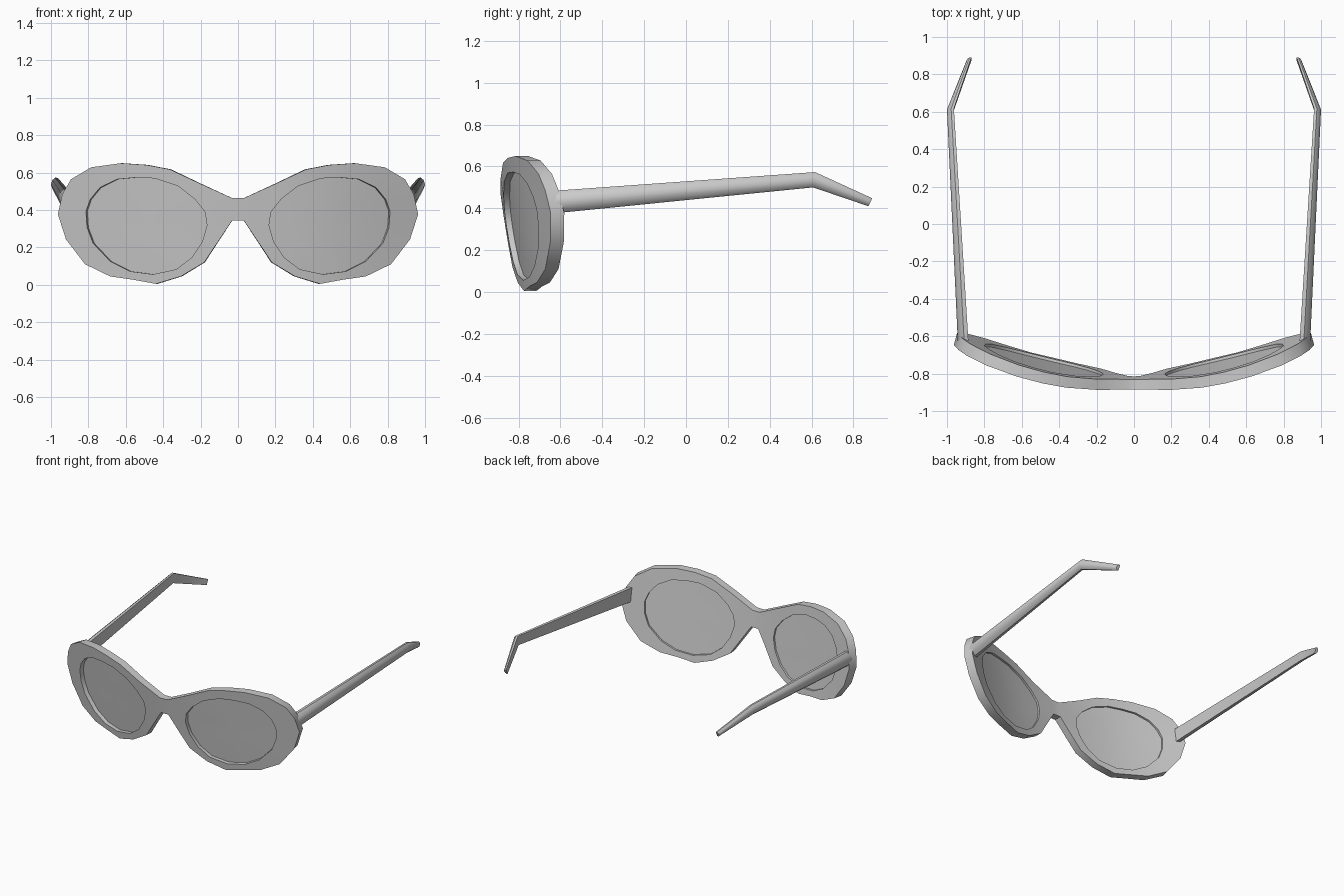
import bpy, bmesh
from mathutils import Vector

if "Cube" in bpy.data.objects:
    bpy.data.objects.remove(bpy.data.objects["Cube"])

# matching outlines of one half of the front (x, z)
OUTER = [(.03, .463), (.2, .54), (.364, .617), (.49, .641), (.626, .65), (.786, .628),
         (.893, .564), (.94, .484), (.963, .377), (.92, .243), (.818, .11), (.684, .045),
         (.56, .027), (.438, .005), (.305, .045), (.18, .12), (.105, .233), (.03, .345)]
HOLE = [(.176, .388), (.23, .457), (.32, .527), (.444, .569), (.55, .573), (.647, .564),
        (.738, .52), (.79, .457), (.813, .393), (.807, .307), (.775, .222), (.684, .126),
        (.578, .072), (.455, .056), (.33, .083), (.246, .147), (.19, .233), (.166, .318)]


def wrap(x, z, depth):
    """Point on the curved, tilted front; depth 0 is the front, 1 the back."""
    y = -.886 + .245 * x * x - .14 * (z - .465)
    return Vector((x - .018 * x * depth, y + (.055 + .01 * x) * depth, z))


def finish(name, bm, angle=.6):
    bmesh.ops.recalc_face_normals(bm, faces=bm.faces)
    mesh = bpy.data.meshes.new(name)
    bm.to_mesh(mesh)
    bm.free()
    ob = bpy.data.objects.new(name, mesh)
    bpy.context.collection.objects.link(ob)
    bpy.ops.object.select_all(action='DESELECT')
    ob.select_set(True)
    bpy.context.view_layer.objects.active = ob
    bpy.ops.object.shade_smooth_by_angle(angle=angle)
    mod = ob.modifiers.new("mirror", 'MIRROR')
    mod.use_clip = True
    return ob


def loop_verts(bm, pts, depth):
    return [bm.verts.new(wrap(x, z, depth)) for x, z in pts]


def bridge(bm, a, b, closed=True):
    n = len(a)
    for i in range(n if closed else n - 1):
        j = (i + 1) % n
        bm.faces.new((a[i], a[j], b[j], b[i]))


# frame: front and back rings, rim, hole wall and half the nose bridge
bm = bmesh.new()
of, ob_ = loop_verts(bm, OUTER, 0), loop_verts(bm, OUTER, 1)
hf, hb = loop_verts(bm, HOLE, 0), loop_verts(bm, HOLE, 1)
bridge(bm, of, hf)
bridge(bm, ob_, hb)
bridge(bm, hf, hb)
bridge(bm, of, ob_, closed=False)
mid = [(0, .463), (0, .345)]
mf, mb = loop_verts(bm, mid, 0), loop_verts(bm, mid, 1)
side = [of[0], of[-1], ob_[-1], ob_[0]]
bridge(bm, side, [mf[0], mf[1], mb[1], mb[0]])
# drop the internal wall-free bridge joint: only the outer skin remains
finish("frame", bm)

# lens: shrinking rings that follow the curve of the front
bm = bmesh.new()
cx, cz = .49, .32
rims = []
for depth in (.5, .75):
    prev = None
    for s in (1, .66, .33):
        ring = loop_verts(bm, [(cx + (x - cx) * s, cz + (z - cz) * s) for x, z in HOLE], depth)
        if prev:
            bridge(bm, prev, ring)
        else:
            rims.append(ring)
        prev = ring
    c = bm.verts.new(wrap(cx, cz, depth))
    for i, v in enumerate(prev):
        bm.faces.new((v, prev[(i + 1) % len(prev)], c))
bridge(bm, *rims)
finish("lens", bm)

# temple: D-shaped section lofted along the arm, bent at the ear
PROFILE = [(0, .02), (0, .98), (.4, 1), (.8, .82), (1, .5), (.8, .18), (.4, 0)]
# inner x, outer x, bottom (y, z), top (y, z)
STATIONS = [(.885, .942, (-.63, .376), (-.63, .484)),
            (.963, 1.0, (.607, .5), (.617, .573)),
            (.87, .893, (.872, .41), (.89, .448))]
bm = bmesh.new()
rings = []
for x0, x1, lo, hi in STATIONS:
    rings.append([bm.verts.new((x0 + (x1 - x0) * u, lo[0] + (hi[0] - lo[0]) * v,
                                lo[1] + (hi[1] - lo[1]) * v)) for u, v in PROFILE])
for a, b in zip(rings, rings[1:]):
    bridge(bm, a, b)
bm.faces.new(rings[0])
bm.faces.new(rings[-1])
finish("temple", bm, .8)
